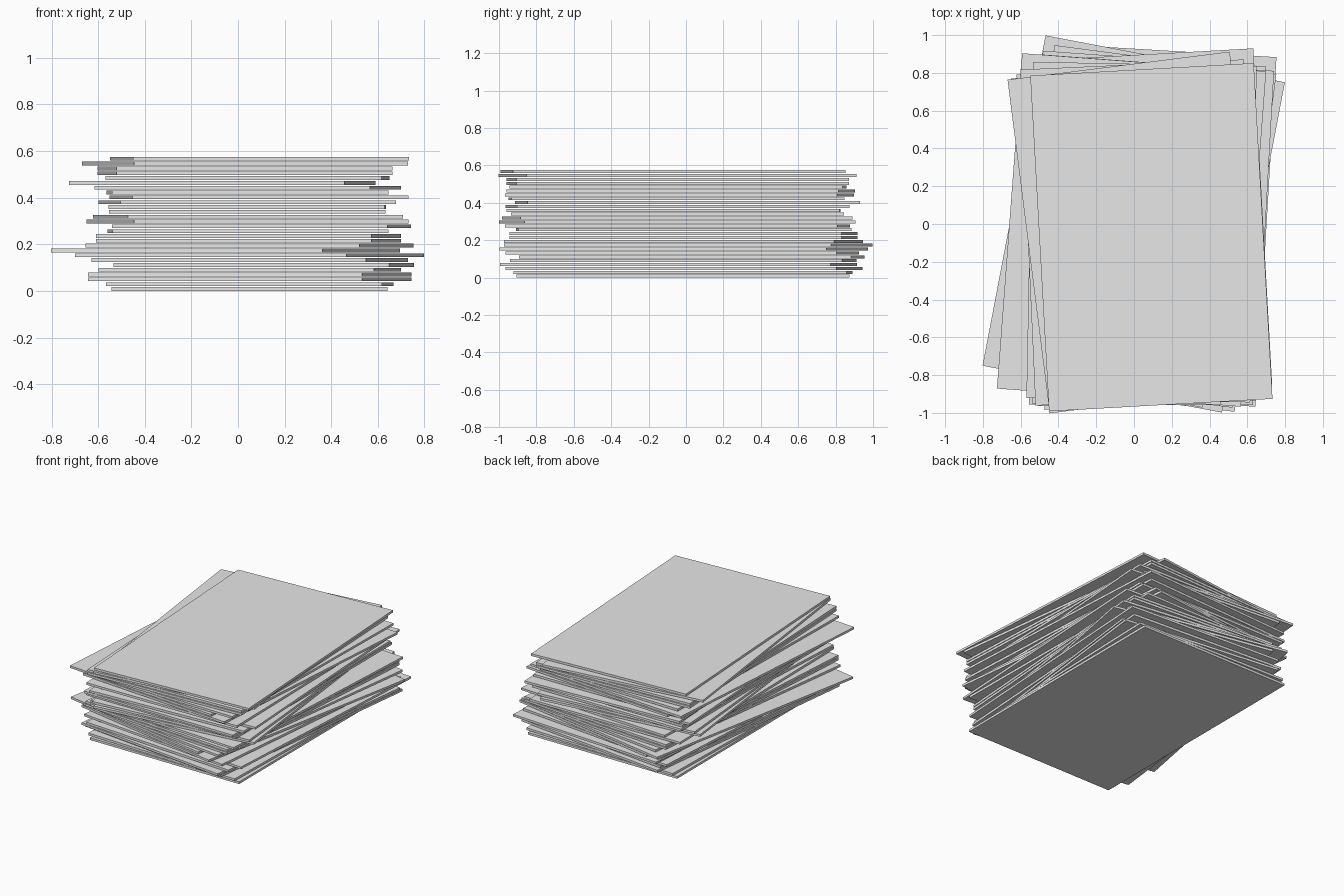
import bpy
import math

SHEET_W, SHEET_L, SHEET_T = 1.185, 1.78, 0.016   # sheet size
PITCH = 0.0207                                   # height step between sheets

# One entry per sheet, bottom to top: centre x, centre y, turn in degrees
SHEETS = [
    (0.05, -0.015, 0), (0.05, -0.015, -1.6), (0.05, -0.01, -6.8),
    (0.05, -0.04, -6.8), (0.05, -0.015, -3.7), (0.11, 0.03, -3.4),
    (0.05, -0.02, -5.8), (0.05, -0.013, -10.8), (-0.053, 0.013, -10.8),
    (0.05, -0.013, -7.5), (0.045, -0.013, -4.1), (0.045, -0.013, -4.1),
    (0.043, -0.013, 0.7), (0.10, -0.045, -3.2), (0.04, -0.047, 6.6),
    (0.043, -0.047, 4.8), (0.04, -0.045, 0), (0.04, -0.067, -0.2),
    (0.04, -0.045, 3.0), (0.09, 0.008, 3.2), (0.04, -0.052, 0.8),
    (0.042, -0.035, -4.3), (-0.068, -0.028, -4.3), (0.04, -0.043, -1.1),
    (0.03, -0.045, 2.6), (0.03, -0.045, 2.6), (0.03, -0.045, 7.2),
    (0.092, -0.07, 3.2),
]

paper = bpy.data.materials.new("light_grey_paper")
paper.diffuse_color = (0.8, 0.8, 0.8, 1)

# Loose stack of thin sheets
for i, (x, y, turn) in enumerate(SHEETS):
    bpy.ops.mesh.primitive_cube_add(
        size=1,
        location=(x, y, i * PITCH + SHEET_T / 2),
        rotation=(0, 0, math.radians(turn)),
    )
    sheet = bpy.context.object
    sheet.name = f"sheet_{i + 1:02d}"
    sheet.scale = (SHEET_W, SHEET_L, SHEET_T)
    bpy.ops.object.transform_apply(location=False, rotation=False, scale=True)
    sheet.data.materials.append(paper)
